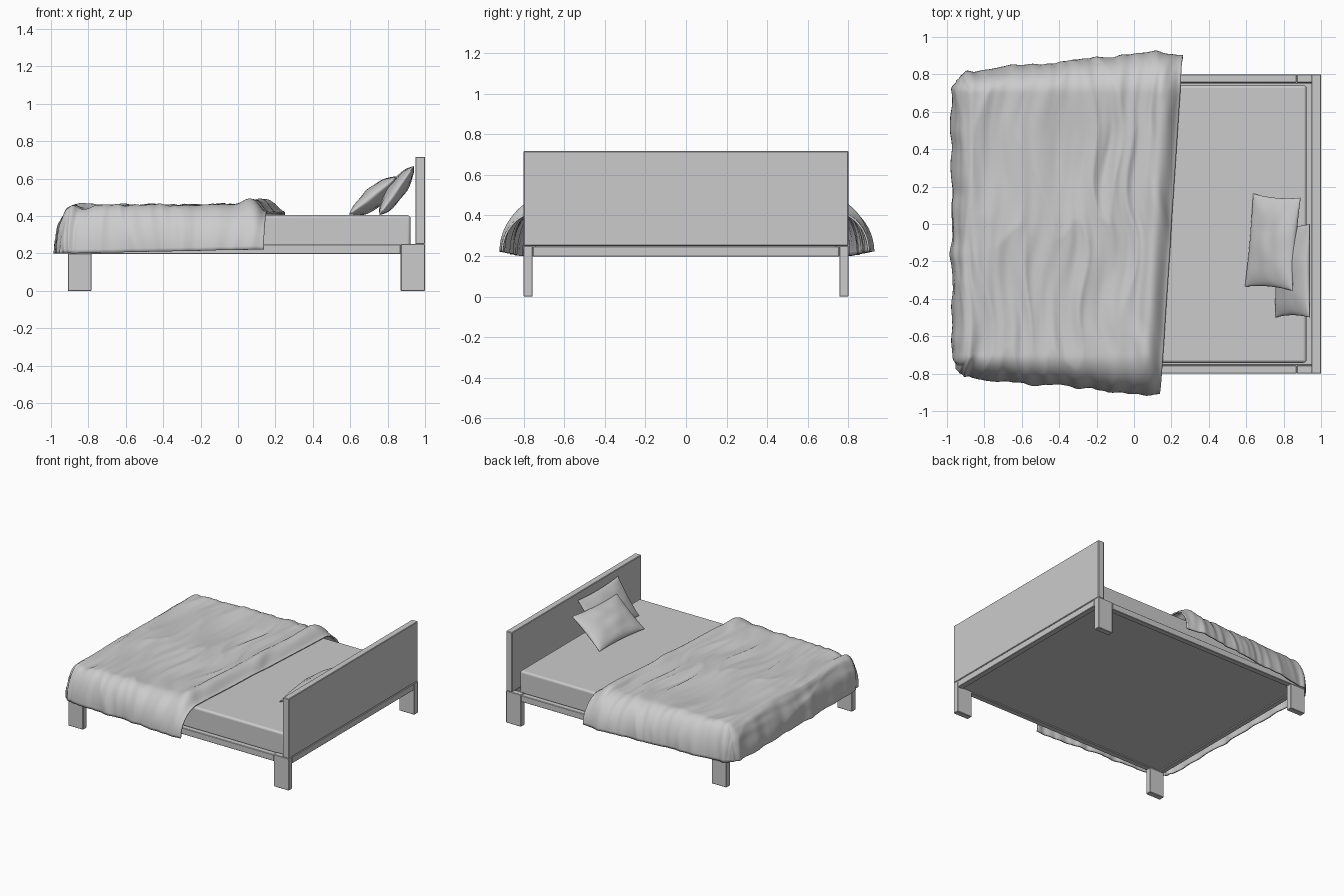
import bpy, bmesh, math
from mathutils import Vector, noise

if "Cube" in bpy.data.objects:
    bpy.data.objects.remove(bpy.data.objects["Cube"])


def finish(bm, name):
    me = bpy.data.meshes.new(name)
    bm.to_mesh(me)
    bm.free()
    ob = bpy.data.objects.new(name, me)
    bpy.context.collection.objects.link(ob)
    return ob


def smooth(ob, angle=60):
    bpy.ops.object.select_all(action='DESELECT')
    ob.select_set(True)
    bpy.context.view_layer.objects.active = ob
    bpy.ops.object.shade_smooth_by_angle(angle=math.radians(angle))


def box(name, x, y, z, bevel=0.003, segments=1):
    bm = bmesh.new()
    bmesh.ops.create_cube(bm, size=1)
    for v in bm.verts:
        v.co = Vector([(r[0] + r[1]) / 2 + c * (r[1] - r[0]) for c, r in zip(v.co, (x, y, z))])
    ob = finish(bm, name)
    m = ob.modifiers.new("bevel", 'BEVEL')
    m.width, m.segments = bevel, segments
    return ob


def sheet(bm, nu, nv, fn):
    g = [[bm.verts.new(fn(i / nu, j / nv)) for j in range(nv + 1)] for i in range(nu + 1)]
    for i in range(nu):
        for j in range(nv):
            bm.faces.new((g[i][j], g[i + 1][j], g[i + 1][j + 1], g[i][j + 1]))
    return g


# Frame: legs, rails, base panel and headboard
for side, label in ((-1, "front"), (1, "back")):
    ys = sorted((side * 0.755, side * 0.80))
    box(label + "_foot_leg", (-0.91, -0.783), ys, (0, 0.2))
    box(label + "_head_leg", (0.87, 1.0), ys, (0, 0.25))
    box(label + "_side_rail", (-0.91, 0.87), ys, (0.197, 0.247))
box("foot_rail", (-0.91, -0.87), (-0.755, 0.755), (0.197, 0.247))
box("head_rail", (0.955, 1.0), (-0.755, 0.755), (0.197, 0.247))
box("base_panel", (-0.87, 0.955), (-0.755, 0.755), (0.203, 0.225))
box("headboard", (0.948, 1.0), (-0.80, 0.80), (0.25, 0.717), 0.004)

# Mattress
smooth(box("mattress", (-0.88, 0.922), (-0.742, 0.742), (0.225, 0.405), 0.016, 4))

# Blanket: a flat sheet wrapped over three edges, then wrinkled along its normals
FOOT, SIDE, DROOP = -0.86, 0.70, 0.29


def blanket_coords(u, v):
    t = (v * 2 - 1) * (SIDE + DROOP)
    head = 0.20 + 0.065 * max(-0.95, min(0.95, t))
    return head + u * (FOOT - DROOP - head), t, head


def blanket_point(u, v):
    s, t, head = blanket_coords(u, v)
    ex, ey = max(0, FOOT - s), max(0, abs(t) - SIDE)
    k = max(ex, ey) / DROOP
    length = math.hypot(ex, ey) or 1
    dx, dy = ex / length, ey / length
    toward_head = max(0, min(1, (s - FOOT) / 0.95))
    reach = 0.115 + 0.09 * toward_head * dy
    out = reach * math.sin(k * math.pi / 2)
    drop = (0.245 - 0.02 * toward_head) * (1 - math.cos(k * math.pi / 2))
    edge = head - s
    roll = 0.035 * math.exp(-((edge - 0.09) / 0.05) ** 2) - 0.03 * math.exp(-(edge / 0.04) ** 2)
    z = 0.446 - drop + roll * (1 - k)
    return Vector((max(s, FOOT) - dx * out,
                   math.copysign(min(abs(t), SIDE) + dy * out, t), z))


def wrinkle(u, v):
    s, t, head = blanket_coords(u, v)
    warp = 1.1 * noise.noise(Vector((s * 1.5, t * 1.8, 4)))
    fold = 1 - 2.2 * abs(noise.noise(Vector((s * 6.5 + warp, t * 1.3, 1))))
    fine = noise.noise(Vector((s * 17 + warp * 2, t * 2.2, 7)))
    hang = noise.noise(Vector((s * 2, t * 9, 2)))
    f = max(0, min(1, (FOOT - s) / DROOP))
    calm = min(1, 0.35 + (head - s) * 4)
    return calm * ((1 - f) * (0.017 * fold + 0.012 * fine) + f * 0.018 * hang)


bm = bmesh.new()
NU, NV = 150, 140
grid = sheet(bm, NU, NV, blanket_point)
bm.normal_update()
if sum(f.normal.z for f in bm.faces) < 0:
    bmesh.ops.reverse_faces(bm, faces=bm.faces)
    bm.normal_update()
moves = [(p, p.normal * wrinkle(i / NU, j / NV)) for i, row in enumerate(grid) for j, p in enumerate(row)]
for p, d in moves:
    p.co += d
blanket = finish(bm, "blanket")
sol = blanket.modifiers.new("thickness", 'SOLIDIFY')
sol.thickness, sol.offset = 0.01, -1
smooth(blanket)


# Pillows: two bulged sheets sharing a pinched seam
def pillow(name, loc, half_h, half_w, thick, tilt, yaw):
    bm = bmesh.new()
    for sign in (1, -1):
        def point(u, v):
            a, b = -math.cos(u * math.pi), -math.cos(v * math.pi)
            bulge = ((1 - a * a) * (1 - b * b)) ** 0.5 if abs(a) < 1 and abs(b) < 1 else 0
            crease = 1 + 0.15 * noise.noise(Vector((a * 2, b * 2, sign + loc[0])))
            return (half_h * a * (1 - 0.07 * (1 - b * b)),
                    half_w * b * (1 - 0.05 * (1 - a * a)),
                    sign * thick / 2 * bulge * crease)
        sheet(bm, 32, 32, point)
    bmesh.ops.remove_doubles(bm, verts=bm.verts, dist=0.0003)
    bmesh.ops.recalc_face_normals(bm, faces=bm.faces)
    ob = finish(bm, name)
    ob.location = loc
    ob.rotation_euler = (0, -math.radians(tilt), math.radians(yaw))
    smooth(ob, 70)


pillow("front_pillow", (0.742, -0.097, 0.508), 0.162, 0.25, 0.11, 38, -5)
pillow("rear_pillow", (0.848, -0.25, 0.536), 0.16, 0.25, 0.09, 55, 0)
